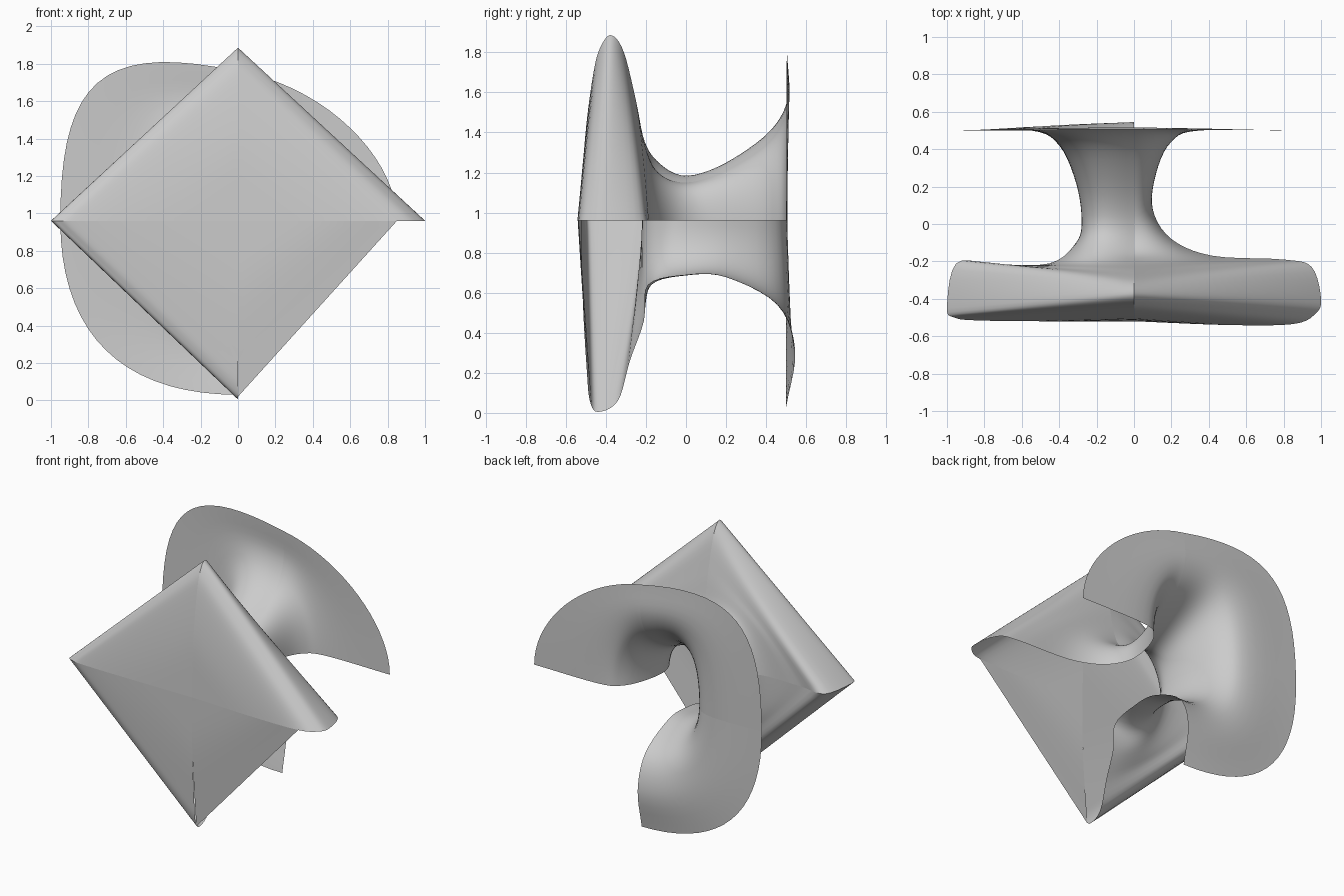
import bpy
import bmesh
from mathutils import Vector

if "Cube" in bpy.data.objects:
    bpy.data.objects.remove(bpy.data.objects["Cube"], do_unlink=True)

CENTRE_Z = 0.96
ANGULAR_STEPS = 18
PROFILE_STEPS = 5

# One plain colour for the whole shell
grey = bpy.data.materials.new("mid_grey")
grey.use_nodes = True
grey.diffuse_color = (0.6, 0.6, 0.6, 1)
grey.node_tree.nodes["Principled BSDF"].inputs["Base Color"].default_value = (0.6, 0.6, 0.6, 1)

# Seam profiles (radius, y): front face, rim, back of the cushion, neck, flare
MINUS_X = [(0, -.52), (.5, -.52), (.85, -.515), (.96, -.5), (1, -.45), (.95, -.21), (.75, -.215),
           (.45, -.21), (.31, -.1), (.28, .02), (.31, .22), (.4, .42), (.55, .5), (.95, .5)]
TOP = [(0, -.52), (.4, -.505), (.75, -.46), (.88, -.42), (.925, -.37), (.84, -.31), (.6, -.25),
       (.38, -.205), (.24, -.14), (.19, 0), (.25, .2), (.4, .42), (.58, .512), (.8, .505)]
PLUS_X = [(0, -.52), (.5, -.54), (.85, -.535), (.97, -.48), (1, -.4), (.95, -.23), (.8, -.19),
          (.42, -.17), (.2, -.08), (.1, .08), (.12, .28), (.2, .44), (.35, .5), (.85, .5)]
BOTTOM = [(0, -.52), (.4, -.515), (.75, -.495), (.9, -.48), (.955, -.44), (.9, -.34), (.7, -.28),
          (.5, -.21), (.32, -.19), (.27, 0), (.28, .2), (.42, .46), (.65, .545), (.93, .5)]

# Share of the neck and flare cross-sections at each station; the rest is straight
NECK = [0, 0, 0, 0, 0, 0, .15, .6, 1, 1, .9, .5, 0, 0]
FLARE = [0, 0, 0, 0, 0, 0, 0, 0, 0, 0, .1, .5, 1, 1]
STRAIGHT = (2 / 3, 1 / 3, 1 / 3, 2 / 3)


def smooth_path(points, steps):
    """Catmull-Rom curve through the points."""
    pts = [Vector(p) for p in points]
    pts = [2 * pts[0] - pts[1]] + pts + [2 * pts[-1] - pts[-2]]
    result = []
    for i in range(1, len(pts) - 2):
        a, b, c, d = pts[i - 1:i + 3]
        for j in range(steps):
            t = j / steps
            result.append(b + (c - a) * t / 2 + (2 * a - 5 * b + 4 * c - d) * t**2 / 2
                          + (3 * b - a - 3 * c + d) * t**3 / 2)
    return result + [pts[-2]]


def make_sheet(name, side, upright, sx, sz, neck=STRAIGHT, flare=STRAIGHT):
    """Quarter sheet between a sideways and an upright seam profile."""
    path = [s + u + (n, f) for s, u, n, f in zip(side, upright, NECK, FLARE)]
    bm = bmesh.new()
    grid = []
    for ra, ya, rb, yb, kn, kf in smooth_path([Vector(p) for p in path], PROFILE_STEPS):
        a1, b1, a2, b2 = [s + (n - s) * kn + (f - s) * kf
                          for s, n, f in zip(STRAIGHT, neck, flare)]
        row = []
        for j in range(ANGULAR_STEPS + 1):
            t = j / ANGULAR_STEPS
            w = ((1 - t)**3, 3 * t * (1 - t)**2, 3 * t**2 * (1 - t), t**3)
            x = ra * (w[0] + w[1] * a1 + w[2] * a2)
            z = rb * (w[1] * b1 + w[2] * b2 + w[3])
            y = ya + (yb - ya) * t
            row.append(bm.verts.new((sx * x, y, CENTRE_Z + sz * z)))
        grid.append(row)
    for lower, upper in zip(grid, grid[1:]):
        for j in range(ANGULAR_STEPS):
            quad = [lower[j], upper[j], upper[j + 1], lower[j + 1]]
            bm.faces.new(quad if sx * sz > 0 else quad[::-1])
    bmesh.ops.remove_doubles(bm, verts=bm.verts, dist=0.0005)
    mesh = bpy.data.meshes.new(name)
    bm.to_mesh(mesh)
    bm.free()
    mesh.materials.append(grey)
    mesh.shade_smooth()
    obj = bpy.data.objects.new(name, mesh)
    bpy.context.collection.objects.link(obj)


# Three full quarters running from the cushion through the neck to the flare
make_sheet("upper_right_sheet", MINUS_X, TOP, -1, 1, (1, .9, .75, 1.5), (1, .92, .78, 1.2))
make_sheet("upper_left_sheet", PLUS_X, TOP, 1, 1, (1, .7, .6, .95), (1, .42, .55, .9))
make_sheet("lower_right_sheet", MINUS_X, BOTTOM, -1, -1, (1, .65, .65, 1.1), (1, .65, .65, 1))

# The last quarter is only a front panel, open behind
make_sheet("lower_left_panel", PLUS_X[:3], BOTTOM[:2] + [(.94, -.47)], 1, -1)
